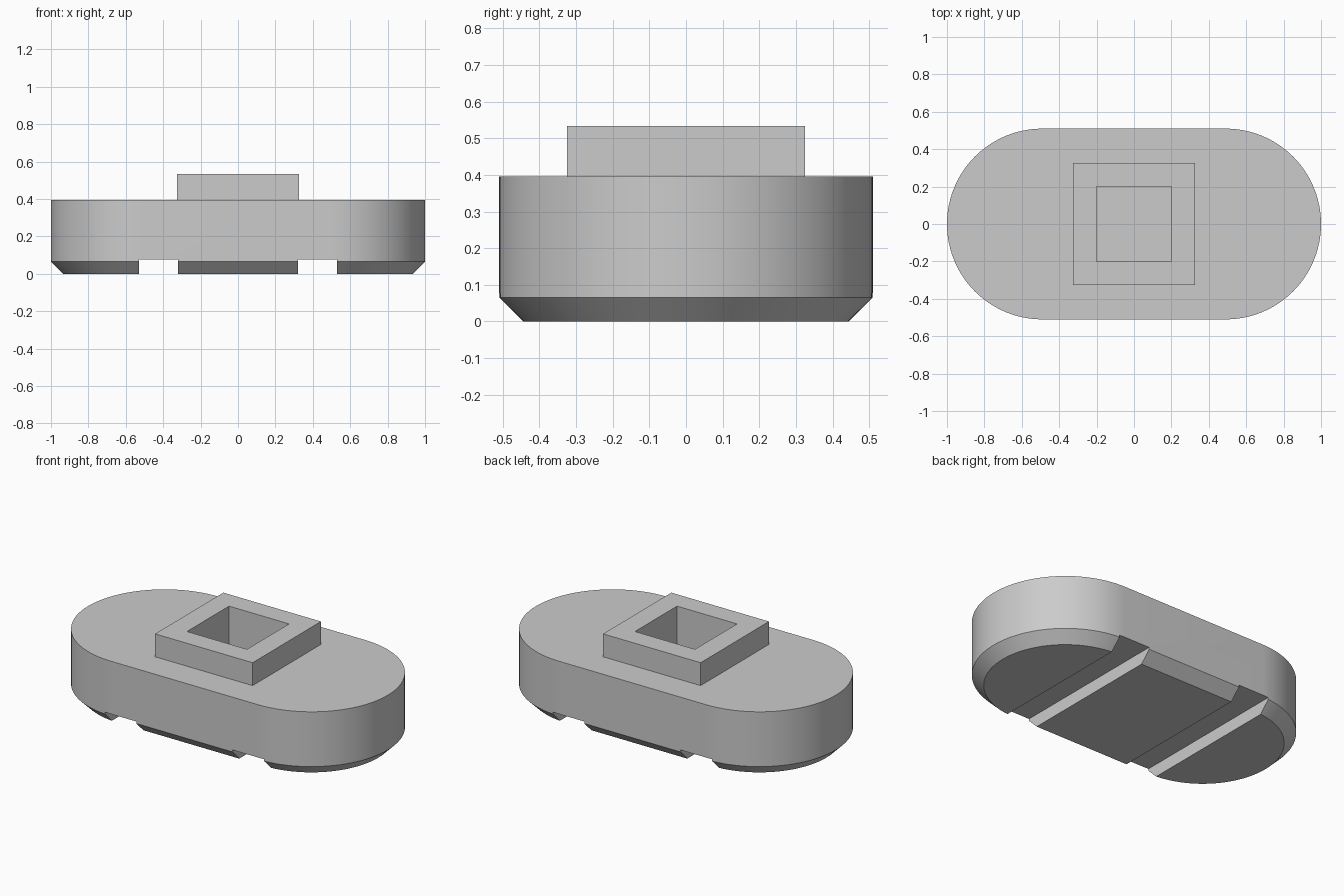
import bpy, bmesh, math

cube = bpy.data.objects.get("Cube")
if cube:
    bpy.data.objects.remove(cube, do_unlink=True)

grey = bpy.data.materials.new("plain grey")
grey.use_nodes = True
COLOUR = (0.6, 0.6, 0.6, 1)
grey.diffuse_color = COLOUR
grey.node_tree.nodes["Principled BSDF"].inputs["Base Color"].default_value = COLOUR

HALF_WIDTH, CENTRE, CHAMFER = 0.51, 0.49, 0.065
BODY_TOP, BOSS_TOP, HOLE_FLOOR = 0.395, 0.533, 0.13


def add_object(name, bm):
    bmesh.ops.recalc_face_normals(bm, faces=bm.faces)
    mesh = bpy.data.meshes.new(name)
    bm.to_mesh(mesh)
    bm.free()
    mesh.materials.append(grey)
    obj = bpy.data.objects.new(name, mesh)
    bpy.context.collection.objects.link(obj)
    return obj


def box(name, x, y, z):
    bm = bmesh.new()
    bmesh.ops.create_cube(bm, size=1)
    for v in bm.verts:
        for axis, (low, high) in enumerate((x, y, z)):
            v.co[axis] = low if v.co[axis] < 0 else high
    return add_object(name, bm)


def rounded_slab(name, rings, steps=48):
    """Stack of slot-shaped rings, each given as (radius, height)."""
    bm = bmesh.new()
    loops = []
    for radius, z in rings:
        loop = []
        for side in (1, -1):
            for i in range(steps + 1):
                a = math.pi * (i / steps - 0.5)
                loop.append(bm.verts.new((side * (CENTRE + radius * math.cos(a)),
                                          side * radius * math.sin(a), z)))
        loops.append(loop)
    for low, high in zip(loops, loops[1:]):
        for i in range(len(low)):
            j = (i + 1) % len(low)
            bm.faces.new((low[i], low[j], high[j], high[i]))
    bm.faces.new(loops[0][::-1])
    bm.faces.new(loops[-1])
    return add_object(name, bm)


def cut(obj, cutters):
    bpy.ops.object.select_all(action="DESELECT")
    bpy.context.view_layer.objects.active = obj
    obj.select_set(True)
    for cutter in cutters:
        mod = obj.modifiers.new("cut", "BOOLEAN")
        mod.operation, mod.solver, mod.object = "DIFFERENCE", "EXACT", cutter
        bpy.ops.object.modifier_apply(modifier=mod.name)
    bpy.ops.object.shade_smooth_by_angle(angle=math.radians(30))


# Slot-shaped body with a chamfered underside
body = rounded_slab("body", [(HALF_WIDTH - CHAMFER, 0), (HALF_WIDTH, CHAMFER),
                             (HALF_WIDTH, BODY_TOP)])

# Square boss on top
boss = box("square_boss", (-0.325, 0.325), (-0.325, 0.325), (BODY_TOP, BOSS_TOP))

# Square socket and two cross grooves in the underside
socket = box("socket_cutter", (-0.2, 0.2), (-0.2, 0.2), (HOLE_FLOOR, 1))
grooves = [box("groove_cutter", sorted((s * 0.32, s * 0.53)), (-1, 1), (-0.1, 0.077))
           for s in (-1, 1)]

cut(body, [socket] + grooves)
cut(boss, [socket])

for cutter in [socket] + grooves:
    bpy.data.objects.remove(cutter, do_unlink=True)
